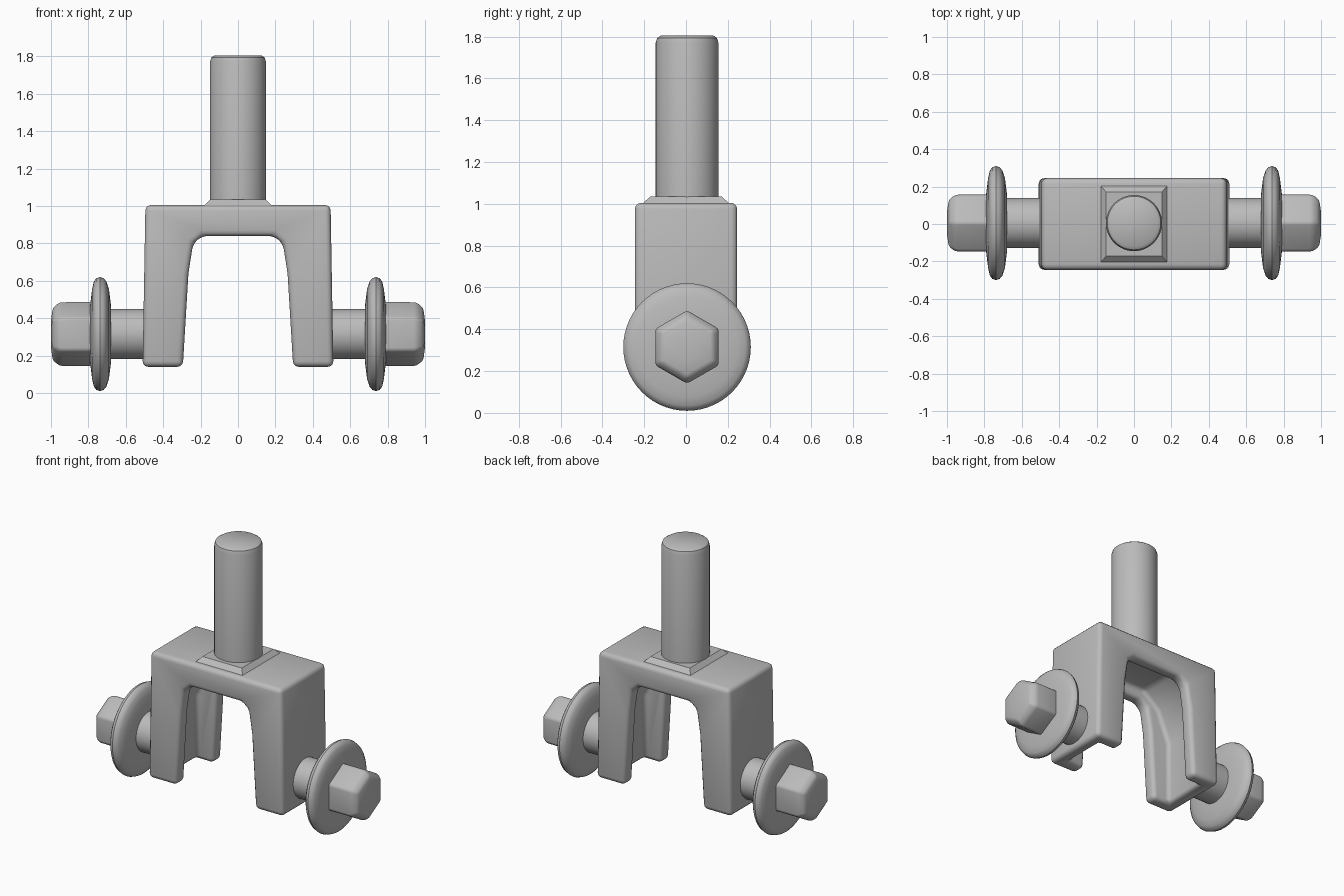
import bpy, bmesh, math
from mathutils import Matrix

if "Cube" in bpy.data.objects:
    bpy.data.objects.remove(bpy.data.objects["Cube"], do_unlink=True)

steel = bpy.data.materials.new("grey steel")
steel.use_nodes = True
GREY = (0.5, 0.5, 0.5, 1)
steel.diffuse_color = GREY
steel.node_tree.nodes["Principled BSDF"].inputs["Base Color"].default_value = GREY


def finish(name, bm):
    bmesh.ops.recalc_face_normals(bm, faces=bm.faces)
    mesh = bpy.data.meshes.new(name)
    bm.to_mesh(mesh)
    bm.free()
    mesh.materials.append(steel)
    ob = bpy.data.objects.new(name, mesh)
    bpy.context.collection.objects.link(ob)
    return ob


def activate(ob):
    bpy.ops.object.select_all(action="DESELECT")
    ob.select_set(True)
    bpy.context.view_layer.objects.active = ob


def soften(ob, width=0, angle=35):
    activate(ob)
    if width:
        mod = ob.modifiers.new("Rounded edges", "BEVEL")
        mod.width, mod.segments = width, 3
        mod.limit_method, mod.angle_limit = "ANGLE", math.radians(30)
        bpy.ops.object.modifier_apply(modifier=mod.name)
    bpy.ops.object.shade_smooth_by_angle(angle=math.radians(angle))


def slab(name, half_profile, half_depth):
    """Mirror an x-z half profile and extrude it along y."""
    outline = half_profile + [(-x, z) for x, z in reversed(half_profile)]
    bm = bmesh.new()
    face = bm.faces.new([bm.verts.new((x, -half_depth, z)) for x, z in outline])
    ext = bmesh.ops.extrude_face_region(bm, geom=[face])
    verts = [v for v in ext["geom"] if isinstance(v, bmesh.types.BMVert)]
    bmesh.ops.translate(bm, verts=verts, vec=(0, 2 * half_depth, 0))
    return finish(name, bm)


def turned(name, profile, sides, matrix, phase=0.0):
    """Stack rings of (radius, height) about z, then place them."""
    bm = bmesh.new()
    rings = []
    for r, h in profile:
        ring = []
        for i in range(sides):
            a = phase + math.tau * i / sides
            ring.append(bm.verts.new((r * math.cos(a), r * math.sin(a), h)))
        rings.append(ring)
    for low, high in zip(rings, rings[1:]):
        for i in range(sides):
            j = (i + 1) % sides
            bm.faces.new((low[i], low[j], high[j], high[i]))
    bm.faces.new(rings[0])
    bm.faces.new(rings[-1])
    bmesh.ops.transform(bm, matrix=matrix, verts=bm.verts)
    return finish(name, bm)


# Fork yoke with a channel hollowed out of its inner side
yoke = slab("fork_yoke", [(0.19, 0.84), (0.24, 0.80), (0.265, 0.64), (0.295, 0.14),
                          (0.51, 0.14), (0.495, 1.005)], 0.245)
hollow = slab("channel_cutter", [(0.42, 0.0), (0.42, 0.58), (0.33, 0.80),
                                 (0.20, 0.91)], 0.15)
hollow.hide_render = True
activate(yoke)
cut = yoke.modifiers.new("Channel", "BOOLEAN")
cut.object, cut.operation, cut.solver = hollow, "DIFFERENCE", "EXACT"
bpy.ops.object.modifier_apply(modifier=cut.name)
bpy.data.objects.remove(hollow, do_unlink=True)
soften(yoke, 0.03)

# Upright stem and the sloped collar at its foot
stem = turned("stem", [(0.15, 0.95), (0.15, 1.77), (0.143, 1.793), (0.125, 1.805)],
              48, Matrix.Translation((0, 0.005, 0)))
soften(stem)
collar = turned("stem_collar", [(0.27, 0.99), (0.21, 1.035)], 4,
                Matrix.Diagonal((1, 1.15, 1, 1)), math.pi / 4)
soften(collar)

# Axle bolt on each side: shank, rounded washer, hexagonal head
for side, label in ((1, "left"), (-1, "right")):
    place = (Matrix.Translation((0, 0.005, 0.315))
             @ Matrix.Rotation(side * math.pi / 2, 4, "Y"))
    shank = turned(label + "_shank", [(0.134, 0.45), (0.134, 0.72)], 40, place)
    soften(shank)
    washer = turned(label + "_washer",
                    [(0.16, 0.68), (0.24, 0.69), (0.28, 0.703), (0.298, 0.718),
                     (0.305, 0.738), (0.298, 0.758), (0.28, 0.771), (0.24, 0.78),
                     (0.16, 0.79)], 56, place)
    soften(washer)
    head = turned(label + "_hex_head",
                  [(0.175, 0.75), (0.175, 0.955), (0.145, 0.99), (0.07, 1.0)], 6, place)
    soften(head, 0.015)
